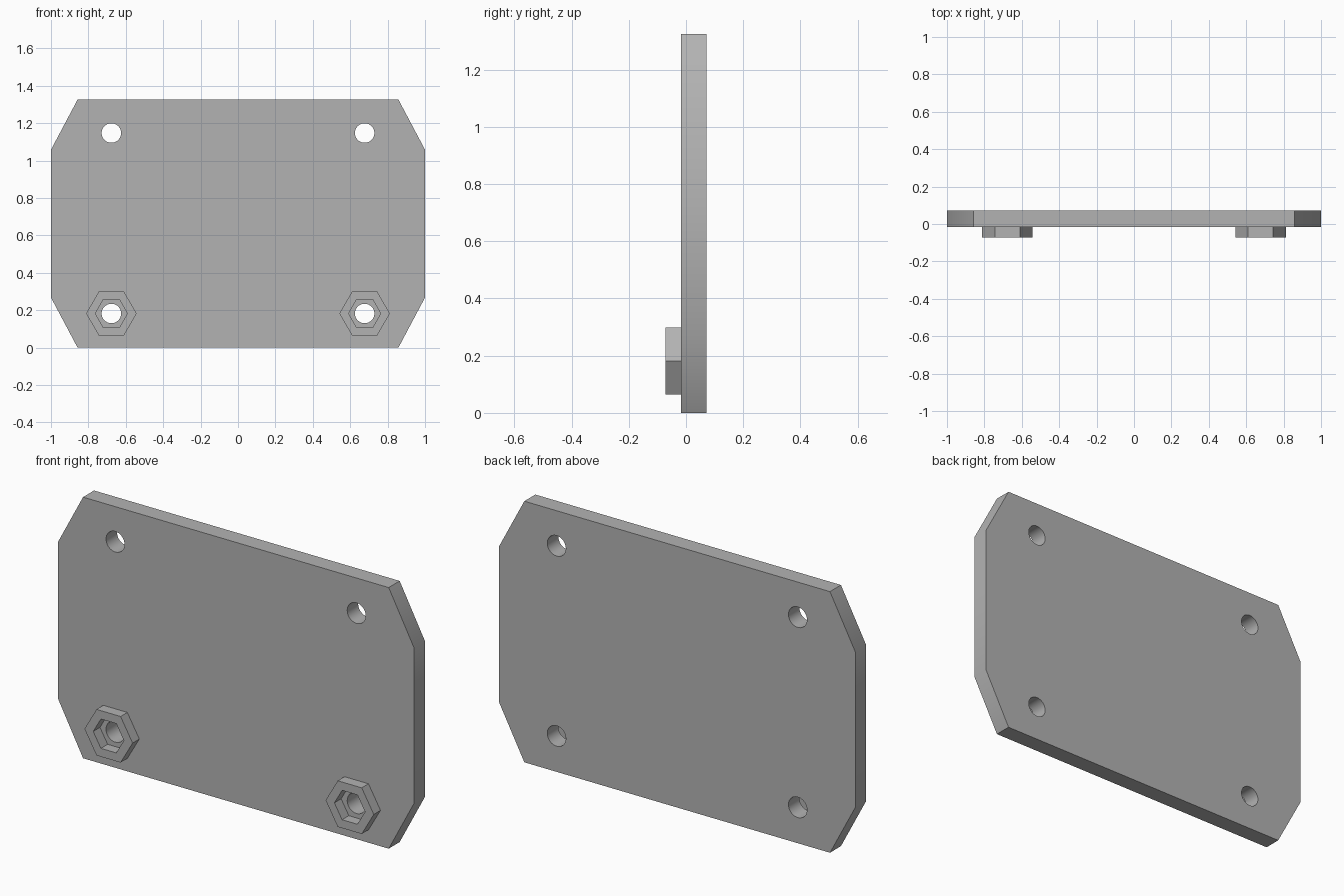
import bpy, bmesh, math

cube = bpy.data.objects.get("Cube")
if cube:
    bpy.data.objects.remove(cube, do_unlink=True)

grey = bpy.data.materials.new("plain grey")
grey.use_nodes = True
colour = (0.45, 0.45, 0.45, 1)
grey.diffuse_color = colour
grey.node_tree.nodes["Principled BSDF"].inputs["Base Color"].default_value = colour

HEIGHT = 1.325
BACK, FACE, FRONT = 0.071, -0.017, -0.071
HOLE_X, LOW_Z, HIGH_Z = 0.677, 0.182, 1.147


def ring(cx, cz, radius, sides):
    """Regular polygon in the x-z plane with a corner pointing along x."""
    return [(cx + radius * math.cos(math.tau * i / sides),
             cz + radius * math.sin(math.tau * i / sides)) for i in range(sides)]


def slab(name, outlines, y_front, y_back):
    """Extrude a filled outline, with the further outlines as holes, along y."""
    curve = bpy.data.curves.new(name, "CURVE")
    curve.dimensions = "2D"
    curve.fill_mode = "BOTH"
    curve.extrude = (y_back - y_front) / 2
    for outline in outlines:
        spline = curve.splines.new("POLY")
        spline.points.add(len(outline) - 1)
        for point, (x, z) in zip(spline.points, outline):
            point.co = (x, z, 0, 1)
        spline.use_cyclic_u = True
    obj = bpy.data.objects.new(name, curve)
    bpy.context.collection.objects.link(obj)
    obj.rotation_euler.x = math.pi / 2
    obj.location.y = (y_front + y_back) / 2

    # Turn into a clean welded mesh
    bpy.ops.object.select_all(action="DESELECT")
    obj.select_set(True)
    bpy.context.view_layer.objects.active = obj
    bpy.ops.object.convert(target="MESH")
    obj = bpy.context.object
    obj.name = name
    bm = bmesh.new()
    bm.from_mesh(obj.data)
    bmesh.ops.remove_doubles(bm, verts=bm.verts, dist=0.0001)
    bmesh.ops.recalc_face_normals(bm, faces=bm.faces)
    bm.to_mesh(obj.data)
    bm.free()
    obj.data.materials.clear()
    obj.data.materials.append(grey)
    bpy.ops.object.shade_smooth_by_angle(angle=math.radians(30))
    return obj


# Plate with four cut corners and four round holes
quarter = [(1.0, 0.395), (0.858, HEIGHT / 2)]
half = quarter + [(-x, z) for x, z in reversed(quarter)]
outline = [(x, HEIGHT / 2 + z) for x, z in half + [(-x, -z) for x, z in half]]
holes = [ring(sx * HOLE_X, z, 0.052, 48) for sx in (-1, 1) for z in (LOW_Z, HIGH_Z)]
slab("plate", [outline] + holes, FACE, BACK)

# Hexagonal nut holders around the lower holes
for side, sx in (("right", -1), ("left", 1)):
    slab(side + "_nut_holder",
         [ring(sx * HOLE_X, LOW_Z, 0.135, 6), ring(sx * HOLE_X, LOW_Z, 0.086, 6)],
         FRONT, FACE)
